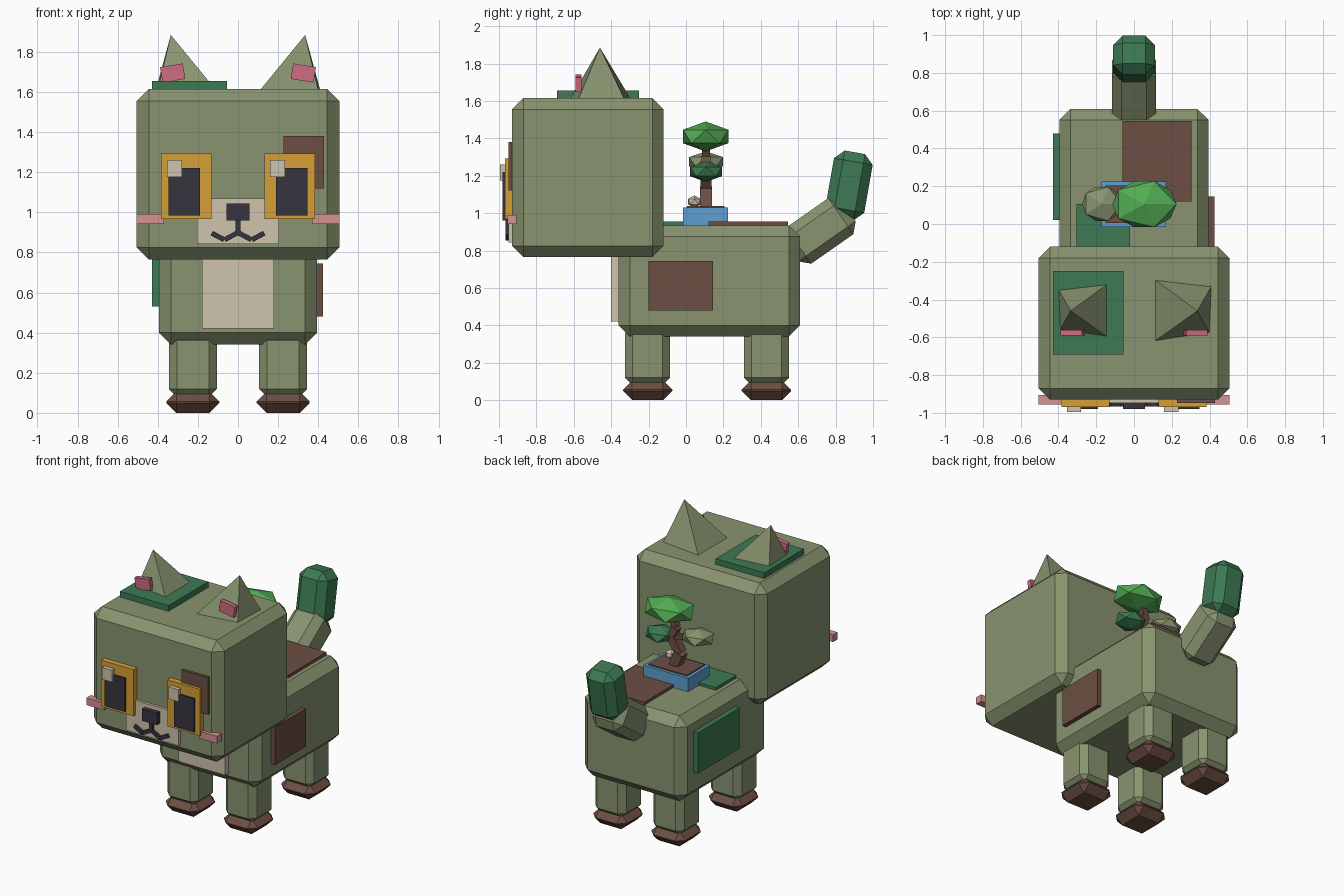
import bpy, bmesh
from math import radians
from mathutils import Vector, Matrix

default = bpy.data.objects.get("Cube")
if default:
    bpy.data.objects.remove(default, do_unlink=True)


def paint(name, code):
    """Material from an sRGB hex code, stored as linear values."""
    def lin(c):
        return c / 12.92 if c <= 0.04045 else ((c + 0.055) / 1.055) ** 2.4
    rgb = [lin(int(code[i:i + 2], 16) / 255) for i in (0, 2, 4)] + [1.0]
    mat = bpy.data.materials.new(name)
    mat.use_nodes = True
    mat.diffuse_color = rgb
    mat.node_tree.nodes["Principled BSDF"].inputs["Base Color"].default_value = rgb
    return mat


FUR = paint("sage green", "88946F")
BROWN = paint("bark brown", "6C4E43")
MOSS = paint("dark green", "3D7A53")
LEAF = paint("leaf green", "52AD53")
CREAM = paint("cream", "CFC4AC")
BLACK = paint("charcoal", "36353E")
AMBER = paint("amber", "D6A036")
BLUSH = paint("light pink", "D69294")
ROSE = paint("rose pink", "CD6C82")
BLUE = paint("pot blue", "5E9FD0")


def finish(name, bm, mat):
    mesh = bpy.data.meshes.new(name)
    bmesh.ops.recalc_face_normals(bm, faces=bm.faces)
    bm.to_mesh(mesh)
    bm.free()
    mesh.materials.append(mat)
    obj = bpy.data.objects.new(name, mesh)
    bpy.context.collection.objects.link(obj)
    return obj


def box(name, mat, center, size, bevel=0, rot=None):
    """Box with an optional single chamfer and rotation matrix."""
    bm = bmesh.new()
    bmesh.ops.create_cube(bm, size=1)
    bmesh.ops.scale(bm, vec=size, verts=bm.verts)
    if bevel:
        bmesh.ops.bevel(bm, geom=bm.edges[:], offset=bevel, segments=1,
                        affect='EDGES', profile=0.5)
    if rot:
        bmesh.ops.rotate(bm, matrix=rot, verts=bm.verts)
    bmesh.ops.translate(bm, vec=center, verts=bm.verts)
    return finish(name, bm, mat)


def span(name, mat, xs, ys, zs, bevel=0):
    """Box given by its extents on each axis."""
    ranges = (xs, ys, zs)
    return box(name, mat, [(a + b) / 2 for a, b in ranges],
               [b - a for a, b in ranges], bevel)


def bar(name, mat, start, end, width, depth):
    """Square bar between two points."""
    a, b = Vector(start), Vector(end)
    d = b - a
    rot = d.to_track_quat('Z', 'Y').to_matrix()
    return box(name, mat, (a + b) / 2, (width, depth, d.length), 0, rot)


def clump(name, mat, center, half):
    """Faceted blob with the given half extents."""
    bm = bmesh.new()
    bmesh.ops.create_icosphere(bm, subdivisions=1, radius=1)
    bmesh.ops.scale(bm, vec=(half[0] / 0.894, half[1] / 0.851, half[2]), verts=bm.verts)
    bmesh.ops.translate(bm, vec=center, verts=bm.verts)
    return finish(name, bm, mat)


def tilt(deg, axis):
    return Matrix.Rotation(radians(deg), 3, axis)


# Body and head
span("body", FUR, (-0.395, 0.395), (-0.36, 0.61), (0.34, 0.935), 0.06)
span("head", FUR, (-0.505, 0.505), (-0.93, -0.12), (0.765, 1.615), 0.06)
span("chest", CREAM, (-0.18, 0.18), (-0.40, -0.3), (0.42, 0.85))

# Legs and paws
for side, x in (("right", -0.225), ("left", 0.225)):
    for end, y in (("front", -0.205), ("back", 0.43)):
        box(f"{end}_{side}_leg", FUR, (x, y, 0.24), (0.24, 0.24, 0.32), 0.04)
        box(f"{end}_{side}_paw", BROWN, (x, y, 0.053), (0.265, 0.265, 0.106), 0.05)

# Tail
box("tail", FUR, (0, 0.715, 0.905), (0.235, 0.235, 0.375), 0.05, tilt(-55, 'X'))
box("tail_tip", MOSS, (0, 0.872, 1.148), (0.22, 0.21, 0.36), 0.05, tilt(-10, 'X'))

# Coat patches
span("head_top_patch", MOSS, (-0.43, -0.055), (-0.69, -0.25), (1.59, 1.655))
span("brow_patch", BROWN, (0.228, 0.43), (-0.948, -0.9), (1.12, 1.38))
span("left_side_patch", BROWN, (0.37, 0.425), (-0.2, 0.145), (0.48, 0.745))
span("right_side_patch", MOSS, (-0.43, -0.37), (0.02, 0.48), (0.53, 0.815))
span("back_green_patch", MOSS, (-0.305, -0.02), (-0.2, 0.105), (0.91, 0.955))
span("back_brown_patch", BROWN, (-0.06, 0.305), (0.12, 0.545), (0.91, 0.955))

# Ears, eyes and whiskers
for side, s in (("right", -1), ("left", 1)):
    bm = bmesh.new()
    base = [bm.verts.new((s * x, y, 1.61)) for x, y in
            ((0.11, -0.295), (0.41, -0.33), (0.40, -0.575), (0.11, -0.62))]
    tip = bm.verts.new((s * 0.335, -0.46, 1.885))
    bm.faces.new(base)
    for i in range(4):
        bm.faces.new((base[i], base[(i + 1) % 4], tip))
    finish(f"{side}_ear", bm, FUR)
    box(f"{side}_inner_ear", ROSE, (s * 0.326, -0.575, 1.695),
        (0.115, 0.03, 0.078), 0, tilt(s * 9, 'Y'))
    box(f"{side}_eye", AMBER, (s * 0.257, -0.943, 1.13), (0.252, 0.05, 0.325))
    box(f"{side}_pupil", BLACK, (s * 0.268, -0.965, 1.103), (0.155, 0.03, 0.235))
    # both highlights sit on the same side of the eye
    gx = s * 0.257 - 0.06
    box(f"{side}_eye_glint", CREAM, (gx, -0.975, 1.218), (0.075, 0.04, 0.085))
    box(f"{side}_whisker", BLUSH, (s * 0.437, -0.93, 0.966), (0.137, 0.05, 0.05))

# Muzzle, nose and mouth
span("muzzle", CREAM, (-0.205, 0.205), (-0.948, -0.9), (0.842, 1.07))
span("nose", BLACK, (-0.058, 0.058), (-0.98, -0.93), (0.96, 1.043))
span("mouth_centre", BLACK, (-0.012, 0.012), (-0.965, -0.93), (0.885, 0.97))
for side, s in (("right", -1), ("left", 1)):
    for part, x, deg in (("inner", 0.036, 28), ("outer", 0.1, -28)):
        box(f"{side}_{part}_mouth", BLACK, (s * x, -0.95, 0.88),
            (0.07, 0.03, 0.025), 0, tilt(s * deg, 'Y'))

# Potted tree on the back
span("pot", BLUE, (-0.173, 0.17), (-0.015, 0.225), (0.925, 1.03))
span("soil", BROWN, (-0.15, 0.147), (0.005, 0.205), (1.0, 1.038))
clump("pebble", CREAM, (0.09, 0.045, 1.062), (0.033, 0.033, 0.033))
trunk = [(0.01, 1.02), (-0.035, 1.13), (0.03, 1.225), (0.0, 1.3), (0.04, 1.38)]
for i, ((x0, z0), (x1, z1)) in enumerate(zip(trunk, trunk[1:])):
    w = 0.065 - 0.008 * i
    bar(f"trunk_{i + 1}", BROWN, (x0, 0.107, z0), (x1, 0.107, z1), w, w)
bar("branch_right", BROWN, (0.0, 0.107, 1.23), (-0.15, 0.107, 1.27), 0.035, 0.035)
bar("branch_left", BROWN, (0.01, 0.107, 1.2), (0.1, 0.107, 1.225), 0.035, 0.035)
clump("crown", LEAF, (0.055, 0.105, 1.41), (0.17, 0.122, 0.08))
clump("left_foliage", MOSS, (0.12, 0.107, 1.222), (0.1, 0.085, 0.055))
clump("right_foliage", FUR, (-0.17, 0.107, 1.275), (0.105, 0.09, 0.055))
